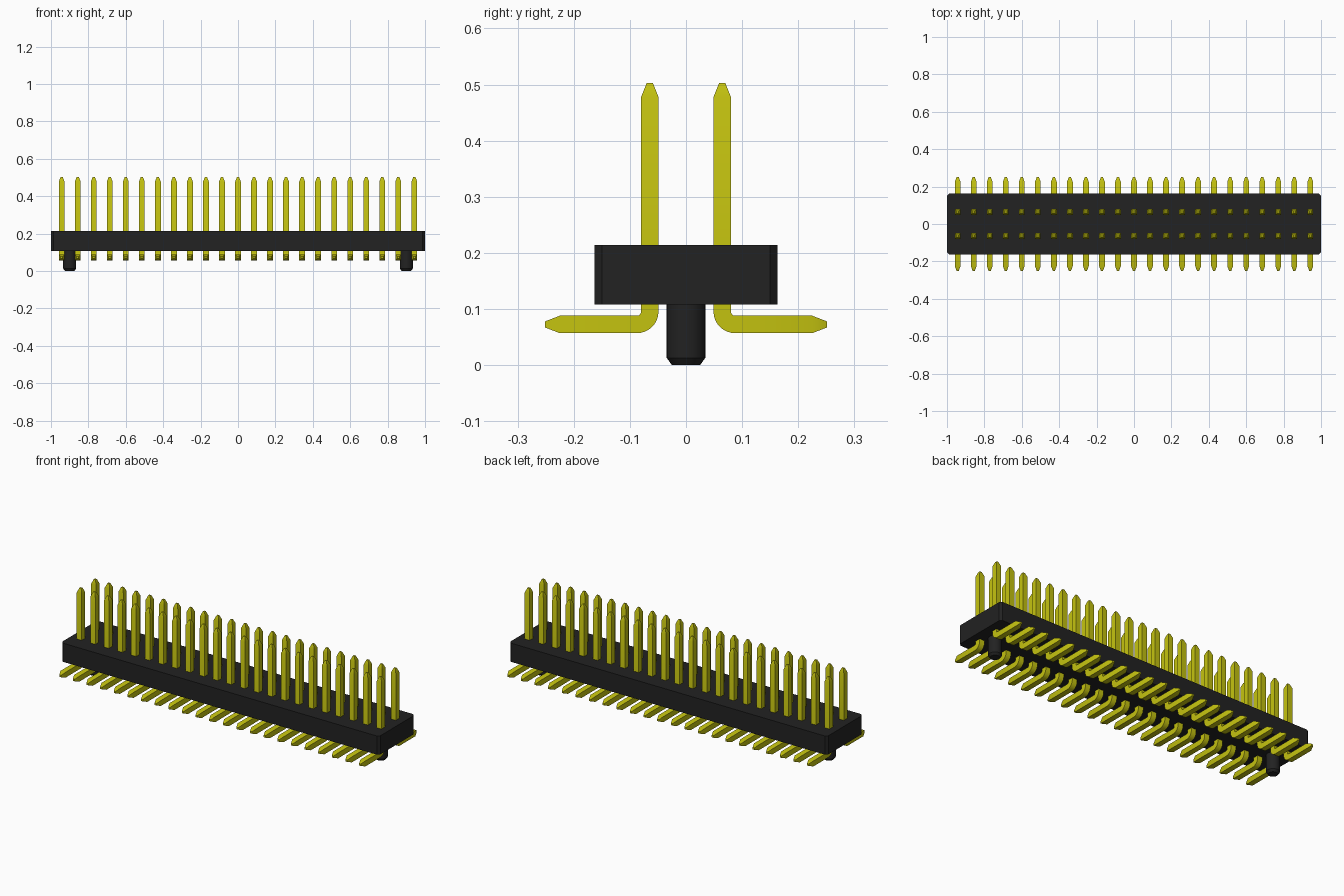
import bpy, bmesh, math

if "Cube" in bpy.data.objects:
    bpy.data.objects.remove(bpy.data.objects["Cube"], do_unlink=True)


def material(name, rgb, metallic=0.0):
    m = bpy.data.materials.new(name)
    m.use_nodes = True
    m.diffuse_color = (*rgb, 1)
    bsdf = next(n for n in m.node_tree.nodes if n.type == 'BSDF_PRINCIPLED')
    bsdf.inputs["Base Color"].default_value = (*rgb, 1)
    return m


def make_object(name, bm, mat):
    bmesh.ops.recalc_face_normals(bm, faces=bm.faces)
    me = bpy.data.meshes.new(name)
    bm.to_mesh(me)
    bm.free()
    me.materials.append(mat)
    ob = bpy.data.objects.new(name, me)
    bpy.context.collection.objects.link(ob)
    bpy.ops.object.select_all(action='DESELECT')
    bpy.context.view_layer.objects.active = ob
    ob.select_set(True)
    bpy.ops.object.shade_smooth_by_angle(angle=math.radians(30))
    return ob


def loft(rings):
    """Closed skin through rings of points, capped at both ends."""
    bm = bmesh.new()
    loops = [[bm.verts.new(p) for p in ring] for ring in rings]
    n = len(loops[0])
    for a, b in zip(loops, loops[1:]):
        for i in range(n):
            j = (i + 1) % n
            bm.faces.new((a[i], a[j], b[j], b[i]))
    bm.faces.new(loops[0])
    bm.faces.new(loops[-1])
    return bm


black = material("black plastic", (0.016, 0.016, 0.016))
gold = material("yellow metal", (0.55, 0.54, 0.005))

# Housing: long block with chamfered upright corners
HX, HY, C, BOTTOM, TOP = 1.0, 0.163, 0.013, 0.108, 0.214
outline = [(HX - C, HY), (HX, HY - C), (HX, C - HY), (HX - C, -HY),
           (C - HX, -HY), (-HX, C - HY), (-HX, HY - C), (C - HX, HY)]
make_object("housing", loft([[(x, y, z) for x, y in outline] for z in (BOTTOM, TOP)]), black)

# Locating pegs: round, chamfered at the foot
for side, px in (("left", 0.9), ("right", -0.9)):
    rings = [[(px + r * math.cos(k * math.tau / 32), r * math.sin(k * math.tau / 32), z)
              for k in range(32)]
             for r, z in ((0.025, 0), (0.0345, 0.013), (0.0345, BOTTOM + 0.005))]
    make_object(side + "_locating_peg", loft(rings), black)

# Pin: square wire swept down from the tip, round the bend and out along the foot
COLS, PITCH, HALF, TIP = 23, 0.0857, 0.0155, 0.0055
PY, FOOT_Z, BEND = 0.0645, 0.0725, 0.023
cy, cz = PY + BEND, FOOT_Z + BEND
path = [(PY, 0.503, 0, TIP), (PY, 0.478, 0, HALF)]
for k in range(9):
    a = math.pi / 2 * k / 8
    path.append((cy - BEND * math.cos(a), cz - BEND * math.sin(a), a, HALF))
path += [(0.225, FOOT_Z, math.pi / 2, HALF), (0.251, FOOT_Z, math.pi / 2, TIP)]
x0 = -PITCH * (COLS - 1) / 2
rings = [[(x0 + sx * h, y + sn * h * math.cos(a), z + sn * h * math.sin(a))
          for sx, sn in ((-1, -1), (1, -1), (1, 1), (-1, 1))]
         for y, z, a, h in path]
pins = make_object("contact_pins", loft(rings), gold)

# Repeat along the row, then mirror to the front row
row = pins.modifiers.new("row", 'ARRAY')
row.count = COLS
row.use_relative_offset = False
row.use_constant_offset = True
row.constant_offset_displace = (PITCH, 0, 0)
mirror = pins.modifiers.new("second row", 'MIRROR')
mirror.use_axis = (False, True, False)
mirror.use_mirror_merge = False
